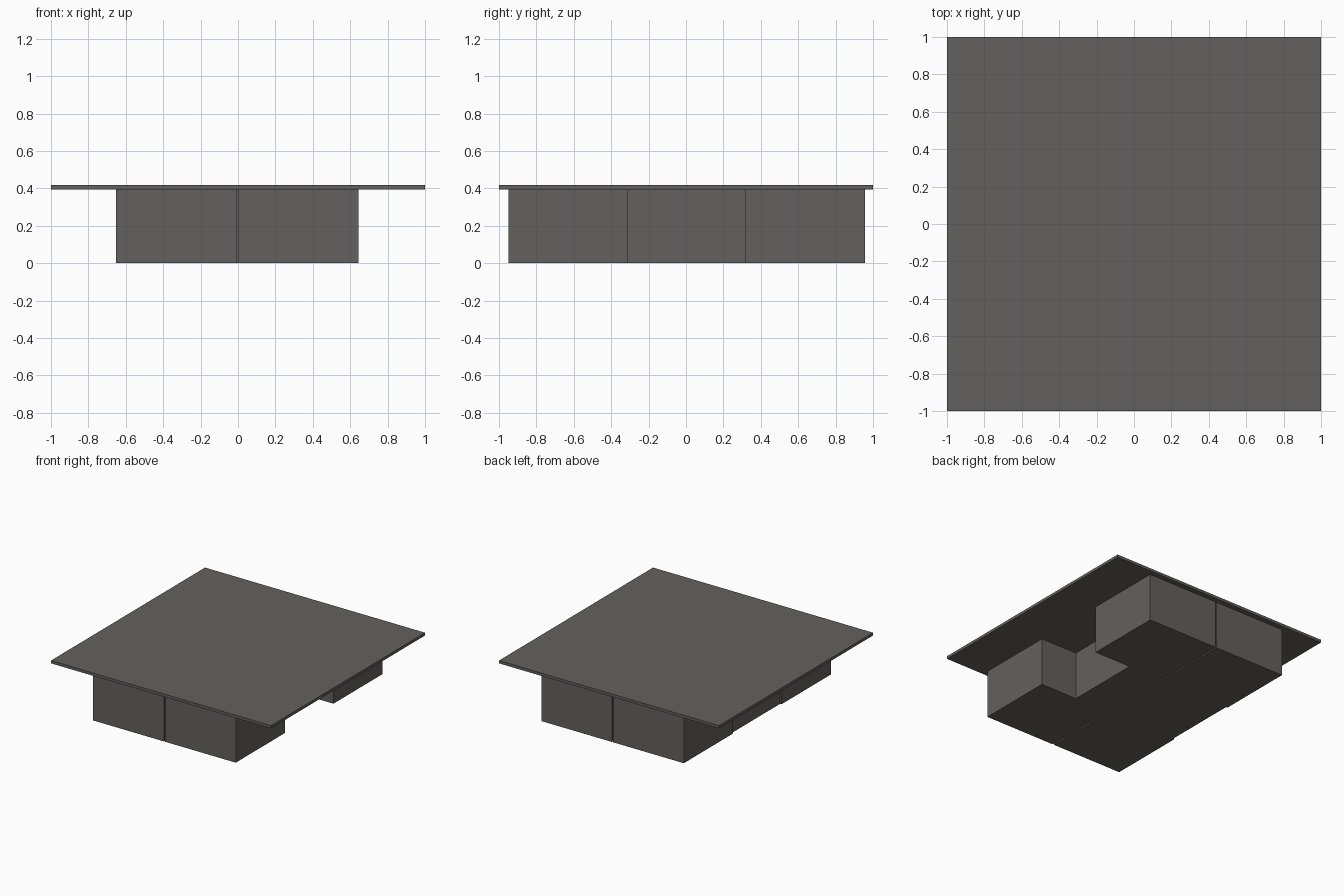
import bpy

if "Cube" in bpy.data.objects:
    bpy.data.objects.remove(bpy.data.objects["Cube"])

# Dark warm grey finish shared by all parts
finish = bpy.data.materials.new("dark_grey")
finish.diffuse_color = (0.125, 0.12, 0.112, 1)
finish.use_nodes = True
finish.node_tree.nodes["Principled BSDF"].inputs["Base Color"].default_value = finish.diffuse_color


def box(name, x, y, z):
    """Axis-aligned box from (min, max) ranges."""
    bpy.ops.mesh.primitive_cube_add(
        size=1, location=[(r[0] + r[1]) / 2 for r in (x, y, z)])
    ob = bpy.context.object
    ob.name = name
    ob.scale = [r[1] - r[0] for r in (x, y, z)]
    bpy.ops.object.transform_apply(location=False, rotation=False, scale=True)
    ob.data.materials.append(finish)
    return ob


HEIGHT = (0.0, 0.395)

# Thin square top
box("top_slab", (-1, 1), (-1, 1), (0.395, 0.418))

# Front and back rows: two square blocks each with a narrow gap
for row, y in (("front", (-0.95, -0.31)), ("back", (0.318, 0.958))):
    for side, x in (("left", (-0.651, -0.009)), ("right", (0.003, 0.645))):
        box(f"{row}_{side}_block", x, y, HEIGHT)

# Middle row: one full block and a half block, leaving a notch on the right
box("middle_block", (-0.325, 0.312), (-0.31, 0.318), HEIGHT)
box("middle_half_block", (-0.638, -0.325), (-0.31, 0.318), HEIGHT)
